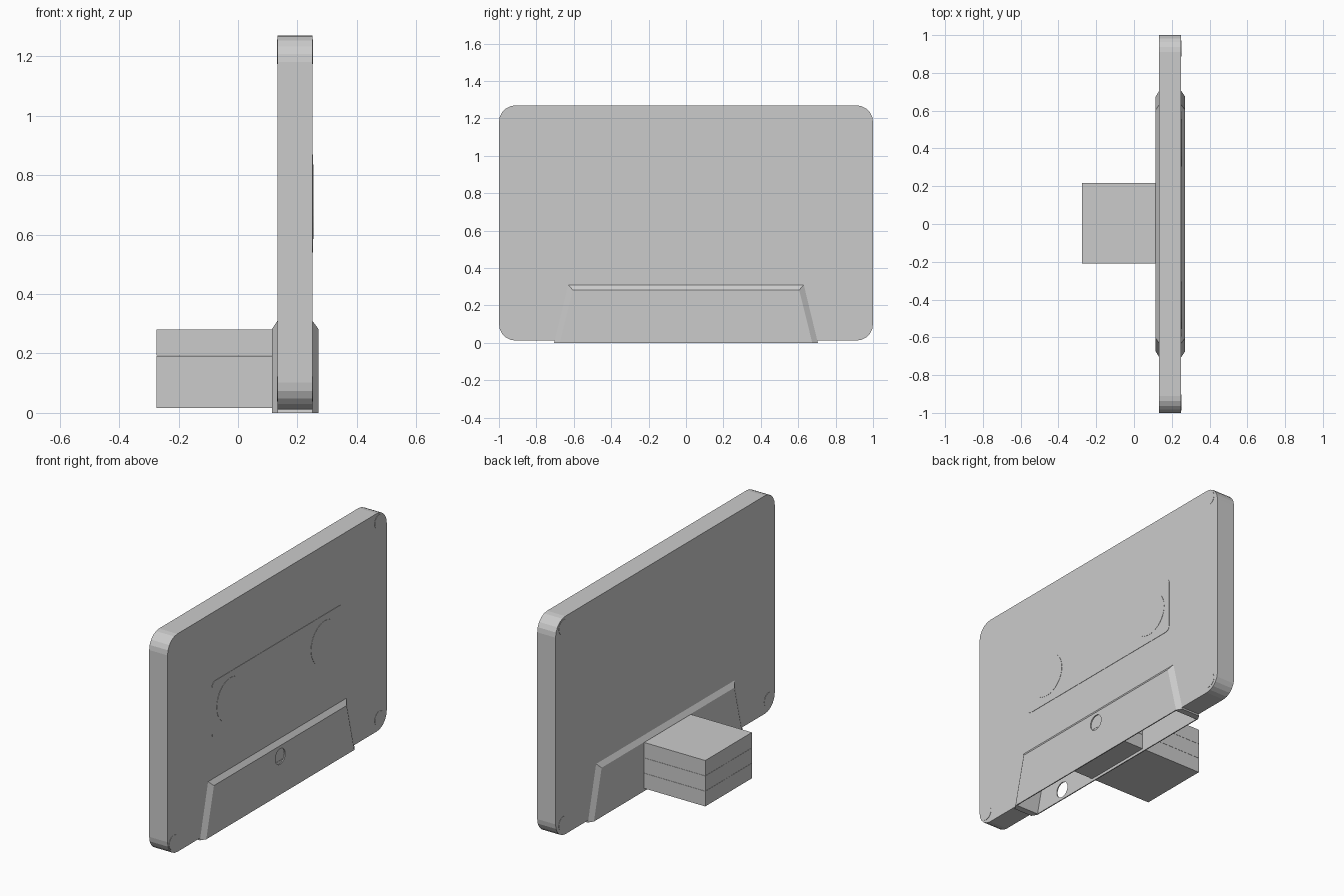
import bpy, bmesh, math

if "Cube" in bpy.data.objects:
    bpy.data.objects.remove(bpy.data.objects["Cube"])


def loft(name, rings):
    """Solid skinned through rings of (x, [(y, z), ...])."""
    bm = bmesh.new()
    loops = [[bm.verts.new((x, y, z)) for y, z in pts] for x, pts in rings]
    n = len(loops[0])
    for a, b in zip(loops, loops[1:]):
        for i in range(n):
            j = (i + 1) % n
            bm.faces.new((a[i], a[j], b[j], b[i]))
    bm.faces.new(loops[0])
    bm.faces.new(loops[-1])
    bmesh.ops.recalc_face_normals(bm, faces=bm.faces)
    me = bpy.data.meshes.new(name)
    bm.to_mesh(me)
    bm.free()
    ob = bpy.data.objects.new(name, me)
    bpy.context.collection.objects.link(ob)
    return ob


def rounded(y0, y1, z0, z1, r, seg=5):
    pts = []
    corners = [(y1 - r, z1 - r), (y0 + r, z1 - r), (y0 + r, z0 + r), (y1 - r, z0 + r)]
    for k, (cy, cz) in enumerate(corners):
        for i in range(seg + 1):
            a = math.pi / 2 * (k + i / seg)
            pts.append((cy + r * math.cos(a), cz + r * math.sin(a)))
    return pts


def circle(cy, cz, r, n=32):
    return [(cy + r * math.cos(math.tau * i / n), cz + r * math.sin(math.tau * i / n))
            for i in range(n)]


def slab(name, x0, x1, pts):
    return loft(name, [(x0, pts), (x1, pts)])


def trapezoid(bottom, top, z0, z1):
    return [(-bottom, z0), (bottom, z0), (top, z1), (-top, z1)]


def cut(target, cutter):
    mod = target.modifiers.new("cut", 'BOOLEAN')
    mod.operation = 'DIFFERENCE'
    mod.solver = 'EXACT'
    mod.object = cutter
    bpy.context.view_layer.objects.active = target
    bpy.ops.object.modifier_apply(modifier=mod.name)


# Main shell and the flared cover around its lower edge
body = slab("cassette_body", 0.133, 0.25, rounded(-1, 1, 0.012, 1.27, 0.09))
outer = trapezoid(0.705, 0.63, 0, 0.31)
inner = trapezoid(0.675, 0.605, 0, 0.283)
cover = loft("lower_cover", [(0.115, inner), (0.133, outer), (0.25, outer), (0.27, inner)])

# Hollow opening underneath, and the two round holes
cavity = slab("cavity_cutter", 0.121, 0.264, trapezoid(0.68, 0.597, -0.05, 0.277))
front_hole = slab("front_hole_cutter", 0.22, 0.3, circle(0, 0.22, 0.045))
back_hole = slab("back_hole_cutter", 0.08, 0.16, circle(-0.46, 0.06, 0.045))
cut(body, cavity)
for c in (cavity, front_hole, back_hole):
    cut(cover, c)
for c in (cavity, front_hole, back_hole):
    bpy.data.objects.remove(c)

# Window panel and reel discs
slab("window_panel", 0.245, 0.252, rounded(-0.595, 0.595, 0.54, 0.87, 0.03))
for side, y in (("left", -0.43), ("right", 0.43)):
    slab(side + "_reel", 0.246, 0.2535, circle(y, 0.71, 0.125))

# Corner screws, barely proud of both faces
for i, (y, z) in enumerate([(-0.945, 0.08), (0.93, 0.08), (0.93, 1.215)]):
    slab(f"corner_screw_{i + 1}", 0.1315, 0.2515, circle(y, z, 0.042, 20))

# Stacked block behind the cover
layer = 0.265 / 3
for i in range(3):
    z0 = 0.016 + i * layer
    z1 = z0 + layer - (0.001 if i < 2 else 0)
    slab(f"rear_block_layer_{i + 1}", -0.275, 0.262,
         [(-0.208, z0), (0.217, z0), (0.217, z1), (-0.208, z1)])
